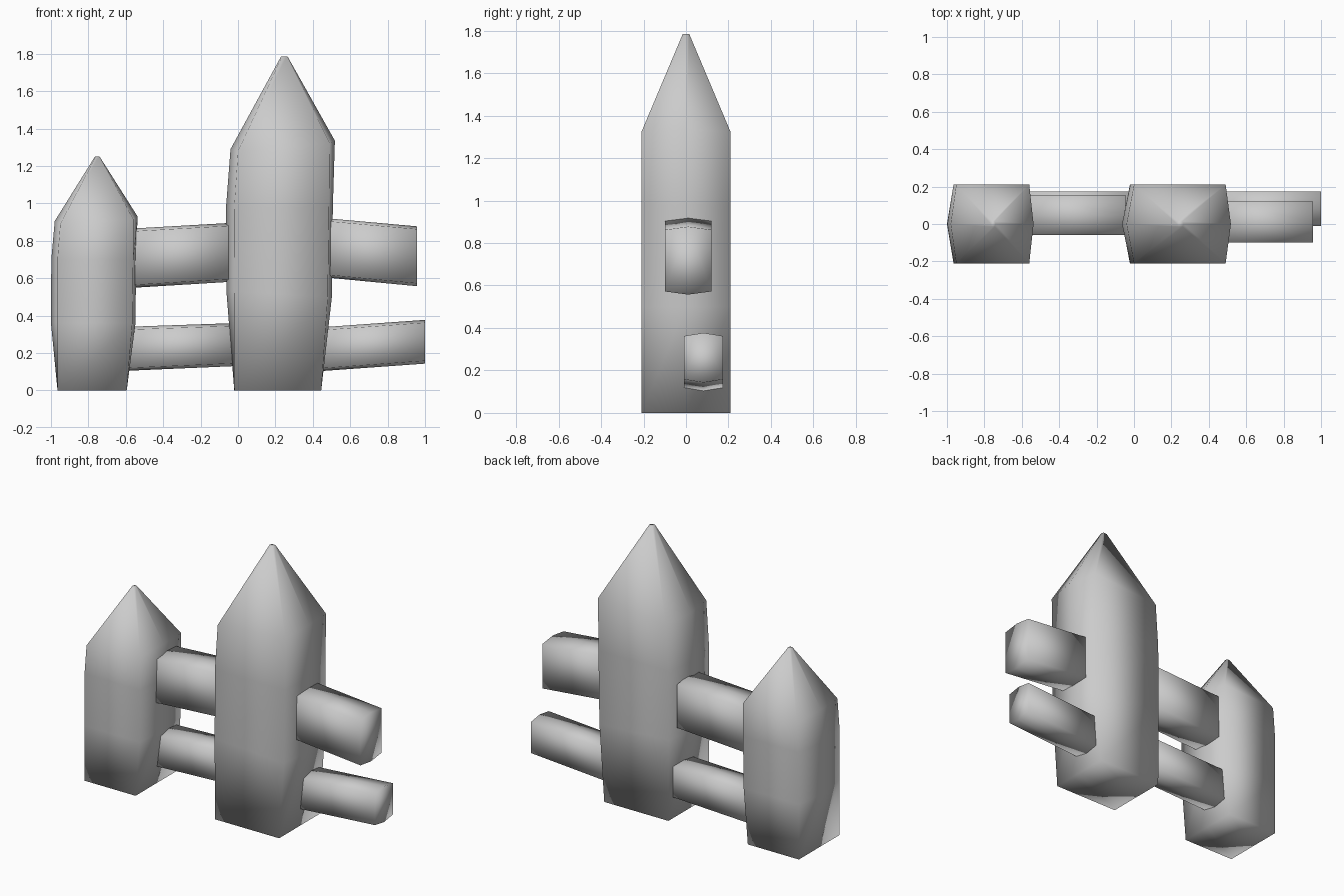
import bpy, bmesh

if "Cube" in bpy.data.objects:
    bpy.data.objects.remove(bpy.data.objects["Cube"])


def loft(name, rings):
    """Skin a list of equal-length closed rings, cap both ends, shade smooth."""
    bm = bmesh.new()
    loops = [[bm.verts.new(p) for p in ring] for ring in rings]
    for a, b in zip(loops, loops[1:]):
        n = len(a)
        for i in range(n):
            j = (i + 1) % n
            bm.faces.new((a[i], a[j], b[j], b[i]))
    bm.faces.new(loops[0][::-1])
    bm.faces.new(loops[-1])
    bmesh.ops.recalc_face_normals(bm, faces=bm.faces)
    for f in bm.faces:
        f.smooth = True
    mesh = bpy.data.meshes.new(name)
    bm.to_mesh(mesh)
    bm.free()
    obj = bpy.data.objects.new(name, mesh)
    bpy.context.collection.objects.link(obj)
    return obj


def post(name, sections):
    """Six-sided picket; section = depth, left z, right z, then x of
    left ridge, left corner, right corner, right ridge; last = ridge lift."""
    rings = []
    for d, zl, zr, lr, lc, rc, rr, lift in sections:
        rings.append([(lr, 0, zl), (lc, -d, zl - lift), (rc, -d, zr - lift),
                      (rr, 0, zr), (rc, d, zr - lift), (lc, d, zl - lift)])
    return loft(name, rings)


def rail(name, y0, y1, ends):
    """Rail with shallow ridges on top and bottom; end = x, low z, high z."""
    ym, r = (y0 + y1) / 2, 0.015
    return loft(name, [[(x, ym, lo), (x, y1, lo + r), (x, y1, hi - r),
                        (x, ym, hi), (x, y0, hi - r), (x, y0, lo + r)]
                       for x, lo, hi in ends])


# Pointed pickets
post("short_picket", [
    (0.21, 0, 0, -0.965, -0.965, -0.595, -0.595, 0),
    (0.21, 0.36, 0.36, -1.0, -0.965, -0.565, -0.548, 0),
    (0.21, 0.70, 0.70, -0.998, -0.965, -0.56, -0.545, 0),
    (0.21, 0.905, 0.93, -0.98, -0.95, -0.56, -0.537, 0.015),
    (0.015, 1.25, 1.25, -0.765, -0.76, -0.745, -0.74, 0)])
post("tall_picket", [
    (0.21, 0, 0, -0.02, -0.02, 0.445, 0.445, 0),
    (0.21, 0.53, 0.50, -0.062, -0.022, 0.48, 0.502, 0),
    (0.21, 0.98, 0.98, -0.064, -0.02, 0.487, 0.507, 0),
    (0.21, 1.29, 1.335, -0.04, 0.0, 0.49, 0.518, 0.012),
    (0.015, 1.785, 1.785, 0.23, 0.235, 0.26, 0.265, 0)])

# Cross rails
rail("upper_left_rail", -0.06, 0.155, [(-0.57, 0.548, 0.865), (-0.045, 0.58, 0.895)])
rail("lower_left_rail", -0.01, 0.175, [(-0.59, 0.105, 0.34), (-0.01, 0.13, 0.36)])
rail("upper_right_rail", -0.10, 0.12, [(0.475, 0.603, 0.92), (0.957, 0.557, 0.877)])
rail("lower_right_rail", -0.01, 0.175, [(0.44, 0.103, 0.337), (1.0, 0.143, 0.377)])
